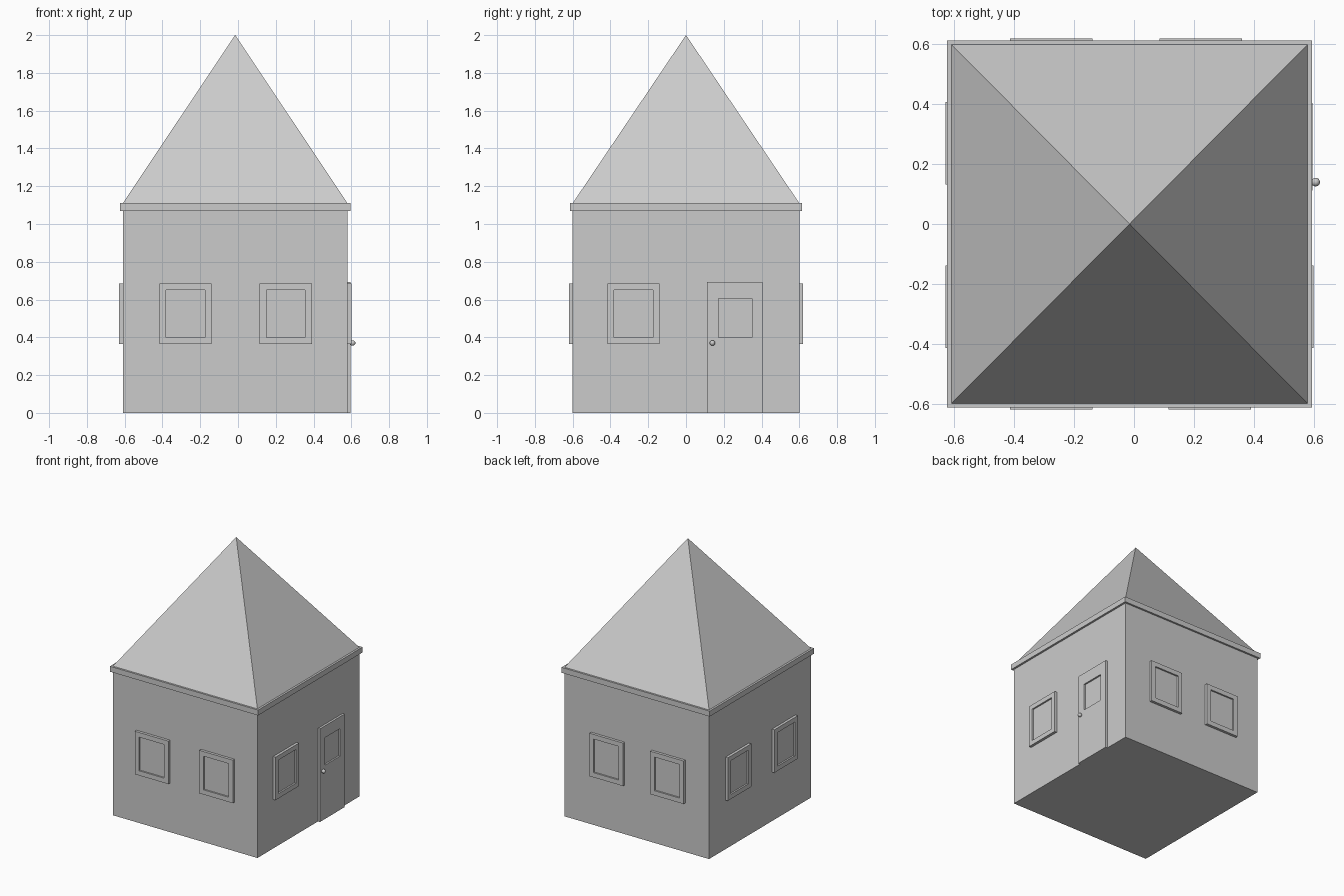
import bpy, bmesh, math
from mathutils import Matrix, Vector

if "Cube" in bpy.data.objects:
    bpy.data.objects.remove(bpy.data.objects["Cube"])

CX = -0.015          # house centre in x
HW, HD = 0.595, 0.60  # half width, half depth
WALL_TOP, EAVE_TOP, APEX = 1.07, 1.11, 2.0


def finish(name, bm):
    bmesh.ops.recalc_face_normals(bm, faces=bm.faces)
    me = bpy.data.meshes.new(name)
    bm.to_mesh(me)
    bm.free()
    ob = bpy.data.objects.new(name, me)
    bpy.context.collection.objects.link(ob)
    return ob


def box(name, hx, hy, z0, z1):
    bm = bmesh.new()
    m = Matrix.Translation((CX, 0, (z0 + z1) / 2)) @ Matrix.Diagonal((2 * hx, 2 * hy, z1 - z0, 1))
    bmesh.ops.create_cube(bm, size=1, matrix=m)
    return finish(name, bm)


def panel(name, mat, outer, inner, depth=0.02, recess=0.012):
    """Raised panel on a wall with a sunken pane; rects are (u0, u1, z0, z1)."""
    bm = bmesh.new()
    rings = []
    for (u0, u1, z0, z1), y in ((outer, 0.005), (outer, -depth),
                                (inner, -depth), (inner, -depth + recess)):
        rings.append([bm.verts.new(mat @ Vector((u, y, z)))
                      for u, z in ((u0, z0), (u1, z0), (u1, z1), (u0, z1))])
    for a, b in zip(rings, rings[1:]):
        for i in range(4):
            j = (i + 1) % 4
            bm.faces.new((a[i], a[j], b[j], b[i]))
    bm.faces.new(rings[-1])
    bm.faces.new(rings[0][::-1])
    return finish(name, bm)


def wall(angle, x, y):
    return Matrix.Translation((x, y, 0)) @ Matrix.Rotation(math.radians(angle), 4, 'Z')


# Walls and eave band
box("walls", HW, HD, 0, WALL_TOP)
box("eaves", HW + 0.015, HD + 0.014, WALL_TOP, EAVE_TOP)

# Pyramid roof
bm = bmesh.new()
base = [bm.verts.new((CX + sx * HW, sy * HD, EAVE_TOP))
        for sx, sy in ((-1, -1), (1, -1), (1, 1), (-1, 1))]
tip = bm.verts.new((CX, 0, APEX))
bm.faces.new(base[::-1])
for i in range(4):
    bm.faces.new((base[i], base[(i + 1) % 4], tip))
finish("roof", bm)

# Windows: wall frame and centres along the wall
walls = {
    "front": (wall(0, 0, -HD), (-0.277, 0.253)),
    "right": (wall(90, CX + HW, 0), (-0.277,)),
    "back": (wall(180, 0, HD), (0.277, -0.223)),
    "left": (wall(-90, CX - HW, 0), (-0.27, 0.277)),
}
for side, (mat, centres) in walls.items():
    for n, c in enumerate(centres, 1):
        panel(f"{side}_window_{n}", mat,
              (c - 0.138, c + 0.138, 0.365, 0.685),
              (c - 0.103, c + 0.103, 0.40, 0.65))

# Door with small window
panel("door", walls["right"][0], (0.112, 0.404, 0, 0.693), (0.172, 0.349, 0.40, 0.605),
      depth=0.016)

# Door knob: neck and ball
bm = bmesh.new()
at = Matrix.Translation((0.607, 0.14, 0.37))
bmesh.ops.create_uvsphere(bm, u_segments=16, v_segments=10, radius=0.0145, matrix=at)
neck = Matrix.Translation((0.598, 0.14, 0.37)) @ Matrix.Rotation(math.pi / 2, 4, 'Y')
bmesh.ops.create_cone(bm, cap_ends=True, segments=12, radius1=0.007, radius2=0.007,
                      depth=0.012, matrix=neck)
knob = finish("door_knob", bm)
for p in knob.data.polygons:
    p.use_smooth = len(p.vertices) < 5
